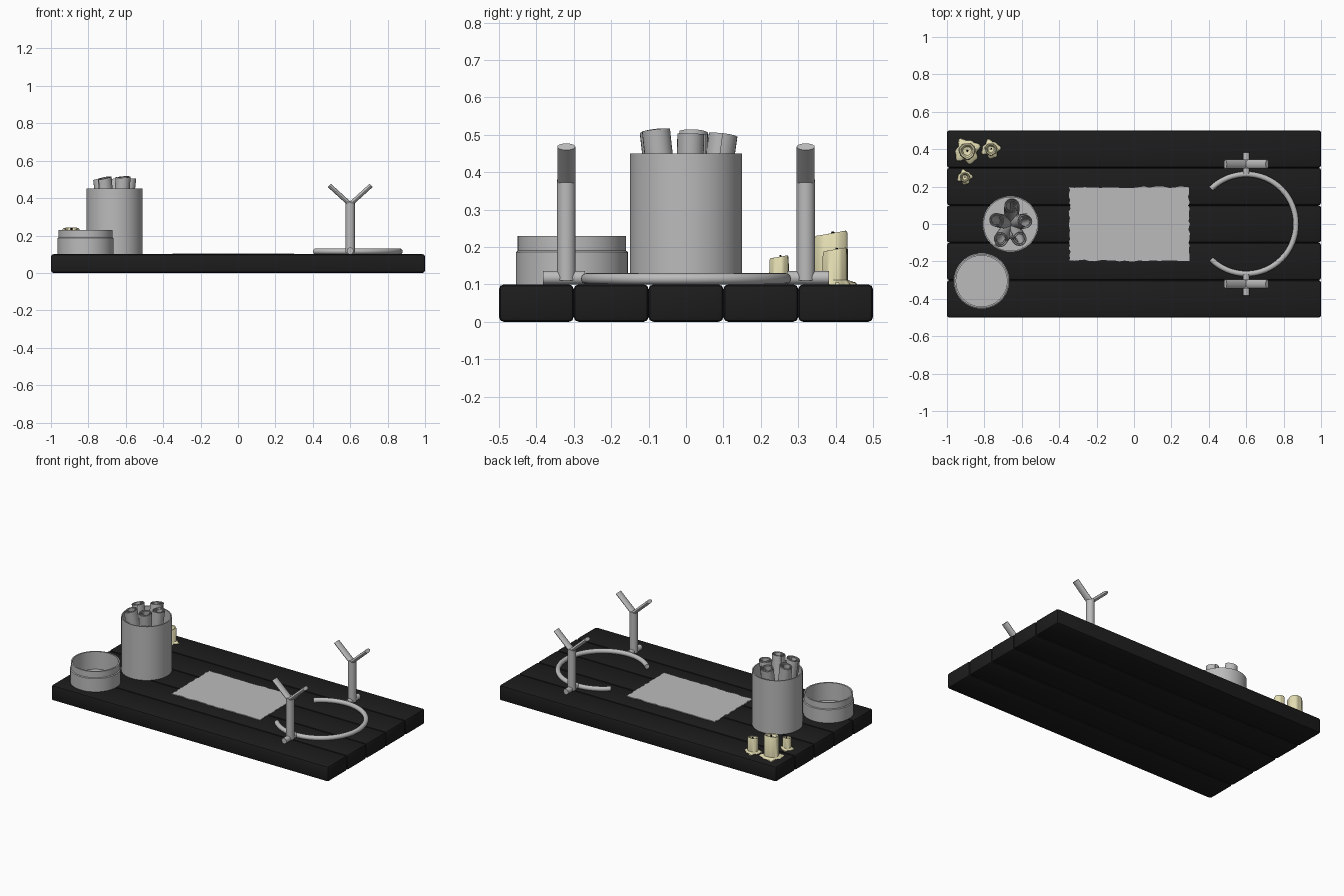
import bpy, bmesh, math, random
from mathutils import Vector, Matrix

if "Cube" in bpy.data.objects:
    bpy.data.objects.remove(bpy.data.objects["Cube"])

random.seed(4)


def material(name, r, g, b):
    m = bpy.data.materials.new(name)
    m.diffuse_color = (r, g, b, 1)
    m.use_nodes = True
    m.node_tree.nodes["Principled BSDF"].inputs["Base Color"].default_value = m.diffuse_color
    return m


BLACK_WOOD = material("black wood", 0.012, 0.012, 0.012)
GREY = material("pale grey", 0.5, 0.5, 0.5)
WAX = material("cream wax", 0.78, 0.73, 0.45)
WICK = material("black wick", 0.005, 0.005, 0.005)


def finish(name, bm, mat, angle=35):
    bmesh.ops.recalc_face_normals(bm, faces=bm.faces[:])
    me = bpy.data.meshes.new(name)
    bm.to_mesh(me)
    bm.free()
    me.materials.append(mat)
    ob = bpy.data.objects.new(name, me)
    bpy.context.collection.objects.link(ob)
    bpy.ops.object.select_all(action='DESELECT')
    ob.select_set(True)
    bpy.context.view_layer.objects.active = ob
    bpy.ops.object.shade_smooth_by_angle(angle=math.radians(angle))
    return ob


def loft(bm, rings, caps=True):
    """Join equal rings of points into a skin."""
    rows = [[bm.verts.new(p) for p in ring] for ring in rings]
    n = len(rows[0])
    for a, b in zip(rows, rows[1:]):
        for i in range(n):
            j = (i + 1) % n
            bm.faces.new((a[i], a[j], b[j], b[i]))
    if caps:
        bm.faces.new(rows[0])
        bm.faces.new(rows[-1])


def lathe(name, x, y, profile, mat, n=48, warp=lambda k, a: (1, 0)):
    """Turn (radius, z) points; warp gives a radius factor and z offset."""
    bm = bmesh.new()
    rings = []
    for k, (r, z) in enumerate(profile):
        ring = []
        for i in range(n):
            a = 2 * math.pi * i / n
            f, dz = warp(k, a)
            ring.append((x + r * f * math.cos(a), y + r * f * math.sin(a), z + dz))
        rings.append(ring)
    loft(bm, rings)
    return finish(name, bm, mat)


def rod(bm, p, q, ru, rv, up, n=20):
    """Elliptical rod from p to q; ru is the radius along 'up'."""
    p, q, u = Vector(p), Vector(q), Vector(up)
    v = (q - p).normalized().cross(u)
    loft(bm, [[c + u * ru * math.cos(2 * math.pi * i / n) + v * rv * math.sin(2 * math.pi * i / n)
               for i in range(n)] for c in (p, q)])


# Table top: five bevelled planks
for i in range(5):
    bm = bmesh.new()
    bmesh.ops.create_cube(bm, size=1, matrix=Matrix.Translation((0, -0.4 + 0.2 * i, 0.05))
                          @ Matrix.Diagonal((2, 0.2, 0.1, 1)))
    bmesh.ops.bevel(bm, geom=bm.edges[:], offset=0.013, segments=2, profile=0.5, affect='EDGES')
    finish("plank", bm, BLACK_WOOD, 40)

# Scroll pot and low box, both hollow
lathe("scroll_pot", -0.66, 0, [(0.001, 0.1), (0.15, 0.1), (0.15, 0.45), (0.143, 0.45),
                               (0.143, 0.115), (0.001, 0.115)], GREY)
lathe("round_box", -0.815, -0.305, [(0.001, 0.1), (0.15, 0.1), (0.15, 0.186), (0.145, 0.19),
                                    (0.145, 0.23), (0.136, 0.23), (0.136, 0.115),
                                    (0.001, 0.115)], GREY)


# Rolled scrolls: spiral sheets leaning outward in the pot
def scroll(x, y, top, start):
    foot = Vector((-0.66 + (x + 0.66) * 0.45, y * 0.45, 0.12))
    head = Vector((x, y, top))
    rot = Vector((0, 0, 1)).rotation_difference((head - foot).normalized()).to_matrix()
    length = (head - foot).length
    n, turns, outer, inner = 56, 2.3, [], []
    for i in range(n + 1):
        t = i / n
        a = start + t * turns * 2 * math.pi
        r = 0.043 - 0.021 * t
        d = Vector((math.cos(a), math.sin(a), 0))
        outer.append(d * r)
        inner.append(d * (r - 0.004))
    loop = outer + inner[::-1]
    bm = bmesh.new()
    rows = [[bm.verts.new(foot + rot @ (p + Vector((0, 0, h + s * p.x)))) for p in loop]
            for h, s in ((0, 0), (length, 0.12))]
    m = len(loop)
    for i in range(m):
        j = (i + 1) % m
        bm.faces.new((rows[0][i], rows[0][j], rows[1][j], rows[1][i]))
    for row in rows:
        for i in range(n):
            bm.faces.new((row[i], row[i + 1], row[m - 2 - i], row[m - 1 - i]))
    finish("scroll", bm, GREY)


for k, (x, y, top) in enumerate([(-0.655, 0.097, 0.5), (-0.58, 0.015, 0.503), (-0.612, -0.078, 0.513),
                                 (-0.715, -0.082, 0.508), (-0.738, 0.02, 0.505)]):
    scroll(x, y, top, k * 1.3)

# Parchment with ragged edges
outline = []
corners = [(-0.345, -0.197), (0.295, -0.197), (0.295, 0.197), (-0.345, 0.197)]
for k in range(4):
    (x0, y0), (x1, y1) = corners[k], corners[(k + 1) % 4]
    for i in range(24):
        t = i / 24
        j = random.uniform(-0.004, 0.004) + (random.uniform(0, 0.008) if random.random() < 0.25 else 0)
        inward = ((0, j), (-j, 0), (0, -j), (j, 0))[k]
        outline.append((x0 + (x1 - x0) * t + inward[0], y0 + (y1 - y0) * t + inward[1]))
bm = bmesh.new()
loft(bm, [[(x, y, z) for x, y in outline] for z in (0.1, 0.104)])
finish("parchment", bm, GREY, 20)

# Open ring lying on the table
bm = bmesh.new()
rings = []
for i in range(49):
    a = math.radians(-135 + 270 * i / 48)
    rings.append([(0.6 + (0.266 + 0.015 * math.cos(b)) * math.cos(a),
                   (0.266 + 0.015 * math.cos(b)) * math.sin(a), 0.115 + 0.015 * math.sin(b))
                  for b in [2 * math.pi * j / 16 for j in range(16)]])
loft(bm, rings)
finish("open_ring", bm, GREY)

# Forked stands on either side of the ring
for s in (-1, 1):
    bm = bmesh.new()
    y = 0.32 * s
    rod(bm, (0.6, 0.27 * s, 0.118), (0.6, 0.382 * s, 0.118), 0.018, 0.018, (0, 0, 1))
    rod(bm, (0.6, y, 0.11), (0.6, y, 0.38), 0.025, 0.025, (0, 1, 0))
    for d in (-1, 1):
        rod(bm, (0.6 + 0.002 * d, y, 0.368), (0.6 + 0.112 * d, y, 0.468), 0.024, 0.012, (0, 1, 0))
    finish("forked_stand", bm, GREY)


# Candles with a dished slanted top, wick and wax puddle
def candle(x, y, r, top, slant):
    ph = random.uniform(0, 6)

    def warp(k, a):
        drip = 1 + 0.05 * math.sin(3 * a + ph) + 0.03 * math.sin(7 * a)
        if k < 2:
            drip = 1 + 0.14 * math.sin(4 * a + ph) + 0.1 * math.sin(7 * a + 2 * ph)
        return drip, (slant * math.sin(a) if 3 <= k <= 5 else 0)

    lathe("candle", x, y, [(r * 1.4, 0.1), (r * 1.32, 0.105), (r * 1.0, 0.112), (r * 0.97, top - 0.006),
                           (r * 0.88, top), (r * 0.7, top - 0.002), (r * 0.5, top - 0.02),
                           (0.002, top - 0.025)], WAX, 40, warp)
    bm = bmesh.new()
    rod(bm, (x, y, top - 0.027), (x + 0.002, y + 0.003, top + 0.004), r * 0.1, r * 0.1, (1, 0, 0), 8)
    finish("wick", bm, WICK)


candle(-0.892, 0.39, 0.045, 0.237, 0.007)
candle(-0.765, 0.4, 0.033, 0.194, 0.005)
candle(-0.905, 0.25, 0.026, 0.174, 0.004)
